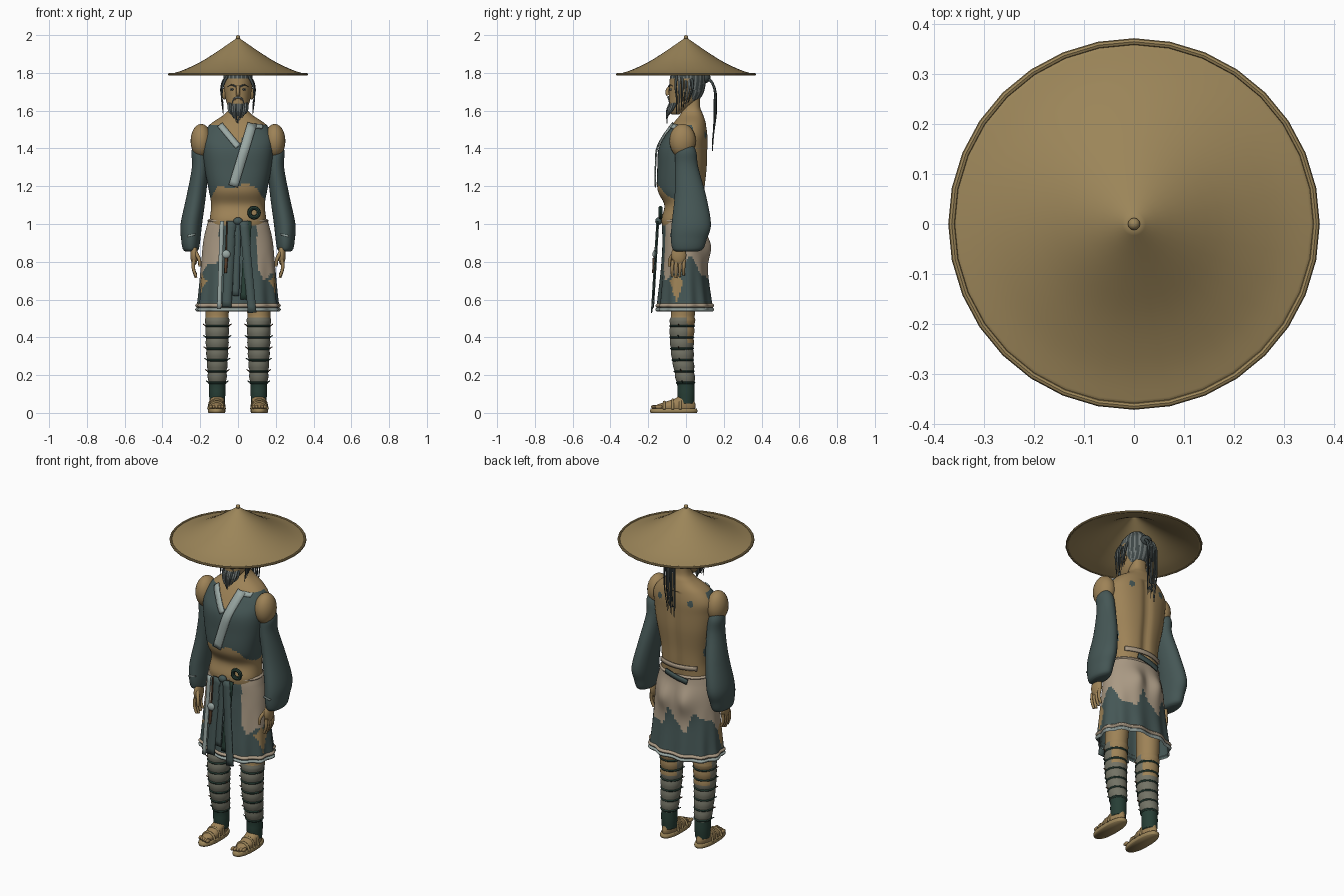
import bpy, bmesh, math, random
from mathutils import Vector

random.seed(4)
if "Cube" in bpy.data.objects:
    bpy.data.objects.remove(bpy.data.objects["Cube"])


def mat(name, r, g, b):
    m = bpy.data.materials.new(name)
    m.use_nodes = True
    m.diffuse_color = (r, g, b, 1)
    m.node_tree.nodes["Principled BSDF"].inputs["Base Color"].default_value = (r, g, b, 1)
    return m


straw = mat("straw", .33, .235, .1)
skin = mat("skin", .34, .225, .095)
teal = mat("teal cloth", .06, .095, .092)
beige = mat("beige cloth", .4, .32, .23)
pale = mat("pale trim", .32, .39, .37)
green = mat("dark green", .02, .048, .036)
wrap = mat("grey wrap", .17, .17, .13)
hair = mat("dark hair", .05, .065, .065)
silver = mat("silver hair", .16, .185, .18)
brown = mat("dark brown", .1, .05, .025)


def finish(name, bm, mats, smooth=True):
    bmesh.ops.recalc_face_normals(bm, faces=bm.faces)
    me = bpy.data.meshes.new(name)
    bm.to_mesh(me)
    bm.free()
    for m in mats:
        me.materials.append(m)
    if smooth:
        me.shade_smooth()
    ob = bpy.data.objects.new(name, me)
    bpy.context.collection.objects.link(ob)
    return ob


def catmull(a, b, c, d, t):
    return [.5 * (2*q + (r-p)*t + (2*p-5*q+4*r-s)*t*t + (3*q-p-3*r+s)*t**3)
            for p, q, r, s in zip(a, b, c, d)]


def stations(keys, sub):
    out = []
    for i in range(len(keys) - 1):
        for k in range(sub):
            out.append(catmull(keys[max(i-1, 0)], keys[i], keys[i+1],
                               keys[min(i+2, len(keys)-1)], k / sub))
    return out + [list(keys[-1])]


def loft(name, keys, mats, rule=None, seg=32, sub=4, power=2, bump=None, caps=True):
    """Rings (z, centre x, centre y, radius x, radius y) joined into a skin."""
    bm = bmesh.new()
    rings = []
    for z, cx, cy, rx, ry in stations(keys, sub):
        ring = []
        for i in range(seg):
            a = math.tau * i / seg
            c, s = math.cos(a), math.sin(a)
            e = 2 / power
            p = Vector((cx + rx * math.copysign(abs(c)**e, c),
                        cy + ry * math.copysign(abs(s)**e, s), z))
            if bump:
                p += bump(a, p)
            ring.append(bm.verts.new(p))
        rings.append(ring)
    for r, t in zip(rings, rings[1:]):
        for i in range(seg):
            j = (i + 1) % seg
            bm.faces.new((r[i], r[j], t[j], t[i]))
    if caps:
        bm.faces.new(rings[0])
        bm.faces.new(rings[-1])
    if rule:
        for f in bm.faces:
            f.material_index = mats.index(rule(f.calc_center_median()))
    return finish(name, bm, mats)


def ball(name, at, size, m):
    bm = bmesh.new()
    bmesh.ops.create_uvsphere(bm, u_segments=20, v_segments=12, radius=1)
    for v in bm.verts:
        v.co = Vector([v.co[i] * size[i] + at[i] for i in range(3)])
    return finish(name, bm, [m])


def strand(name, pts, r, m, taper=.2):
    cu = bpy.data.curves.new(name, "CURVE")
    cu.dimensions, cu.bevel_depth, cu.bevel_resolution, cu.resolution_u = "3D", r, 2, 5
    cu.use_fill_caps = True
    sp = cu.splines.new("BEZIER")
    sp.bezier_points.add(len(pts) - 1)
    for i, (b, p) in enumerate(zip(sp.bezier_points, pts)):
        b.co, b.radius = p, 1 + (taper - 1) * i / (len(pts) - 1)
        b.handle_left_type = b.handle_right_type = "AUTO"
    cu.materials.append(m)
    ob = bpy.data.objects.new(name, cu)
    bpy.context.collection.objects.link(ob)


def ribbon(name, a, b, w, m, depth, steps=14):
    """Flat band from (x, z) a to b; depth(x, z) gives its y."""
    bm = bmesh.new()
    a, b = Vector(a), Vector(b)
    d = (b - a).normalized() * w / 2
    rows = []
    for i in range(steps + 1):
        c = a.lerp(b, i / steps)
        rows.append([bm.verts.new((q.x, depth(q.x, q.y), q.y)) for q in
                     (c + Vector((-d.y, d.x)) * k for k in (-1, 0, 1))])
    for r, t in zip(rows, rows[1:]):
        for k in (0, 1):
            bm.faces.new((r[k], r[k+1], t[k+1], t[k]))
    ob = finish(name, bm, [m])
    so = ob.modifiers.new("thickness", "SOLIDIFY")
    so.thickness, so.offset = .007, 0


# Hat
loft("hat", [(1.792, 0, 0, .365, .365), (1.815, 0, 0, .29, .29), (1.86, 0, 0, .195, .195),
             (1.92, 0, 0, .1, .1), (1.985, 0, 0, .006, .006)], [straw], caps=False
     ).modifiers.new("thickness", "SOLIDIFY").thickness = .006
bpy.ops.mesh.primitive_torus_add(major_radius=.364, minor_radius=.007, location=(0, 0, 1.792),
                                 major_segments=32, minor_segments=8)
bpy.context.object.name = "hat_rim"
bpy.context.object.data.materials.append(straw)
ball("hat_knob", (0, 0, 1.988), (.012, .012, .012), straw)

# Torso with wrapped vest
BODY = [(.95, 0, -.015, .15, .1), (1.02, 0, -.02, .15, .11), (1.1, 0, -.01, .142, .105),
        (1.18, 0, -.025, .155, .125), (1.3, 0, -.02, .178, .132), (1.4, 0, -.015, .19, .13),
        (1.47, 0, .003, .188, .112), (1.53, 0, .018, .145, .088), (1.58, 0, .03, .072, .06),
        (1.62, 0, .03, .046, .045), (1.7, 0, .03, .044, .045)]
FINE = stations(BODY, 12)


def chest_y(x, z):
    s = min(FINE, key=lambda q: abs(q[0] - z))
    return s[2] - s[4] * max(0, 1 - abs(x / s[3])**2.4)**(1 / 2.4) - .006


def body_rule(p):
    x = abs(p.x)
    if p.y > .05 and (x - .1)**2 + (p.z - 1.47)**2 < .0003:
        return teal
    low = 1.12 + .08 * min(1, max(0, (.15 - x) / .05)) + .012 * math.sin(p.x * 40)
    if p.y < .035 and low < p.z < 1.525 and x > (p.z - 1.42) * .8:
        return teal
    return skin


def spine(a, p):
    k = math.exp(-(p.x / .025)**2) if p.y > 0 and p.z < 1.52 else 0
    return Vector((0, -.014 * k, 0))


loft("torso", BODY, [skin, teal], body_rule, seg=96, sub=10, power=2.4, bump=spine)
ribbon("collar_right", (-.095, 1.525), (0, 1.41), .032, pale, chest_y)
ribbon("collar_left", (.075, 1.53), (-.025, 1.2), .05, pale, lambda x, z: chest_y(x, z) - .004)
ribbon("shoulder_trim", (.06, 1.522), (.13, 1.515), .02, pale, chest_y)

# Skirt
def skirt_rule(p):
    a = math.atan2(p.y, p.x)
    if abs(p.y + .05) < (p.z - .58) * .3 and p.z < .72 + .02 * math.sin(p.y * 90):
        return skin
    if p.y < 0 and abs(p.x) < .1:
        return teal
    return beige if p.z > .76 + .05 * math.sin(5 * a + 1) + .02 * math.sin(11 * a) else teal


def skirt_bump(a, p):
    low = max(0, (.85 - p.z) / .3)
    v = Vector((math.cos(a), math.sin(a), 0)) * .007 * low * math.sin(11 * a)
    if p.y > 0:
        v.y += .032 * math.exp(-((abs(p.x) - .07) / .05)**2 - ((p.z - .88) / .075)**2)
    return v


SKIRT = [(.545, 0, -.004, .216, .146), (.62, 0, -.006, .208, .138), (.75, 0, -.008, .198, .124),
         (.9, 0, -.01, .185, .115), (.98, 0, -.015, .168, .112), (1.02, 0, -.015, .156, .11)]
loft("skirt", SKIRT, [teal, beige, skin], skirt_rule, seg=96, sub=12, power=2.2,
     bump=skirt_bump, caps=False)
for name, z, m in (("hem_upper", .568, beige), ("hem_lower", .547, pale)):
    loft(name, [(z - .011, 0, -.004, .213, .143), (z, 0, -.004, .222, .152),
                (z + .011, 0, -.004, .213, .143)], [m], seg=96, power=2.2, bump=skirt_bump, caps=False)
loft("waist_edge", [(1.01, 0, -.015, .156, .112), (1.018, 0, -.015, .162, .116),
                    (1.027, 0, -.015, .152, .108)], [beige], power=2.2, caps=False)
ribbon("back_sash", (-.08, 1.0), (.06, 1.035), .03, teal, lambda x, z: .112 - 1.5 * x * x)
ribbon("back_belt", (-.12, 1.075), (.12, 1.075), .025, beige, lambda x, z: .1 - 2.4 * x * x)

# Hanging sash strips and ornaments
for i, (x0, x1, low, w, m) in enumerate((
        (-.035, -.06, .56, .05, teal), (.055, .03, .6, .035, green), (.03, .075, .53, .045, teal),
        (.0, -.012, .62, .035, teal), (-.085, -.1, .55, .022, pale))):
    ribbon("sash_strip", (x0, 1.015), (x1, low), w, m,
           lambda x, z, i=i: -.145 - .03 * (1.02 - z) / .5 - .004 * (i % 3))
bpy.ops.mesh.primitive_torus_add(major_radius=.025, minor_radius=.011, location=(.085, -.135, 1.06),
                                 rotation=(math.pi / 2, 0, 0), major_segments=24, minor_segments=8)
bpy.context.object.name = "belt_ring"
bpy.context.object.data.materials.append(green)
ball("belt_knot", (0, -.145, 1.015), (.025, .018, .02), teal)
ball("pendant", (-.062, -.165, .84), (.022, .012, .022), pale)
strand("pendant_cord", [(-.06, -.15, 1.01), (-.062, -.163, .86)], .004, brown, 1)
strand("pendant_tassel", [(-.062, -.168, .82), (-.066, -.172, .74)], .009, brown, .8)

# Head and hair
def head_rule(p):
    if p.z > 1.775 or p.y > .02 + .35 * max(0, 1.7 - p.z) and p.z > 1.64:
        return silver if math.sin(22 * math.atan2(p.y, p.x)) > .4 else hair
    return skin


loft("head", [(1.58, 0, -.055, .02, .02), (1.595, 0, -.05, .035, .035), (1.63, 0, -.025, .056, .065),
              (1.68, 0, -.002, .069, .088), (1.74, 0, .008, .076, .096), (1.8, 0, .012, .073, .09),
              (1.85, 0, .012, .035, .045)], [skin, hair, silver], head_rule, seg=64, sub=6)
strand("nose", [(0, -.083, 1.73), (0, -.1, 1.697), (0, -.093, 1.683)], .009, skin, 1.2)
ribbon("mouth", (-.018, 1.657), (.018, 1.657), .007, brown, lambda x, z: -.086 + 4 * x * x)
for s in (1, -1):
    ball("ear", (s * .073, .0, 1.69), (.012, .02, .032), skin)
    ball("eye_white", (s * .03, -.08, 1.712), (.013, .006, .006), pale)
    ball("pupil", (s * .03, -.085, 1.712), (.006, .004, .006), hair)
    strand("eyebrow", [(s * .012, -.09, 1.728), (s * .034, -.085, 1.737), (s * .055, -.066, 1.727)],
           .005, hair)
    strand("moustache", [(0, -.094, 1.672), (s * .022, -.092, 1.662), (s * .034, -.082, 1.615)],
           .006, silver)
    for k in range(6):
        strand("side_lock", [(s * .045, -.045 + .012 * k, 1.8), (s * (.078 + .003 * (k % 3)), -.055 + .018 * k, 1.74),
                             (s * .086, -.05 + .014 * k, 1.67), (s * .078, -.05 + .012 * k, 1.58 + .012 * k)],
               .009, silver if k % 3 == 1 else hair)
for k in range(11):
    x = (k - 5) * .009
    strand("beard", [(x, -.08 + 12 * x * x, 1.64), (x * 1.05, -.1 + 12 * x * x, 1.6),
                     (x * .6, -.1, 1.525 + abs(x) * .9 + random.uniform(0, .015))],
           .009, hair if k % 3 == 1 else silver)
ball("hair_knot", (0, .1, 1.775), (.035, .03, .03), hair)
for k in range(9):
    x = (k - 4) * .006
    strand("ponytail", [(x * .5, .1, 1.78), (x, .14, 1.745), (x * 1.4, .155 + random.uniform(-.006, .006), 1.62),
                        (x, .14, random.uniform(1.37, 1.46))], .009, silver if k % 4 == 1 else hair)


def leg_rule(p):
    if p.z < .15:
        return green
    return wrap if p.z < (.51 if p.y < .005 else .37) else skin


def leg_bump(a, p):
    k = .005 * abs(math.sin((p.z - .16) * math.pi / .06)) if .16 < p.z < .5 else 0
    return Vector((math.cos(a), math.sin(a), 0)) * k


LEG = [(.05, .11, 0, .04, .042), (.1, .11, 0, .043, .046), (.16, .11, -.002, .044, .046),
       (.3, .11, -.018, .053, .055), (.42, .11, -.022, .058, .061), (.55, .11, -.015, .062, .064),
       (.85, .1, 0, .07, .07)]
for s in (1, -1):
    side = "left" if s > 0 else "right"

    def flip(keys):
        return [(z, s * x, y, rx, ry) for z, x, y, rx, ry in keys]

    # Arms
    loft(side + "_sleeve", flip([
        (.855, .25, .005, .03, .06), (.87, .25, .01, .043, .082), (.92, .25, .015, .051, .095),
        (1.0, .247, .028, .057, .104), (1.15, .221, .023, .051, .083), (1.3, .2, .003, .044, .062),
        (1.38, .205, 0, .042, .055), (1.42, .21, 0, .025, .035)]), [teal], sub=5)
    ball(side + "_shoulder", (s * .195, -.018, 1.44), (.056, .07, .09), skin)
    ribbon(side + "_cuff_mark", (s * .225, .945), (s * .27, .935), .008, pale, lambda x, z: -.08)
    ball(side + "_palm", (s * .232, -.038, .835), (.02, .04, .055), skin)
    for k in range(4):
        y = -.07 + .02 * k
        strand(side + "_finger", [(s * .234, y, .81), (s * .236, y - .003, .765),
                                  (s * .222, y - .003, .715 + .007 * abs(k - 1))], .0105, skin, .7)
    strand(side + "_thumb", [(s * .225, -.06, .85), (s * .205, -.085, .81), (s * .202, -.088, .775)],
           .011, skin, .7)

    # Legs
    loft(side + "_leg", flip(LEG), [skin, wrap, green], leg_rule, seg=40, sub=12, bump=leg_bump)
    for k in range(6):
        z = .16 + .06 * k
        g = min(stations(LEG, 8), key=lambda q: abs(q[0] - z))
        loft(side + "_leg_band", flip([(z - .007, .11, g[2], g[3], g[4]), (z, .11, g[2], g[3] + .006, g[4] + .006),
                                       (z + .007, .11, g[2], g[3], g[4])]), [green], caps=False)
        for e in (-1, 1):
            strand(side + "_band_knot", [(s * .11 + e * g[3], g[2] - .015, z), (s * .11 + e * (g[3] + .016), g[2] - .02, z + .01)],
                   .004, brown if k % 2 else green, .6)

    # Feet and sandals
    loft(side + "_sole", flip([(0, .113, -.065, .044, .122), (.01, .113, -.065, .047, .126),
                               (.022, .113, -.065, .044, .122)]), [straw], power=2.4)
    loft(side + "_foot", flip([(.02, .113, -.06, .038, .108), (.04, .113, -.055, .04, .106),
                               (.06, .112, -.03, .037, .075), (.08, .11, -.005, .036, .046),
                               (.1, .11, 0, .034, .038)]), [skin])
    for k in range(5):
        ball(side + "_toe", (s * (.083 + .015 * k), -.165 + .005 * k, .032), (.009, .02, .011), skin)
    for y, h in ((-.115, .058), (-.07, .07), (-.03, .08)):
        strand(side + "_strap", [(s * .07, y, .018), (s * .085, y, h - .012), (s * .113, y, h),
                                 (s * .14, y, h - .012), (s * .157, y, .018)], .007, straw, 1)
